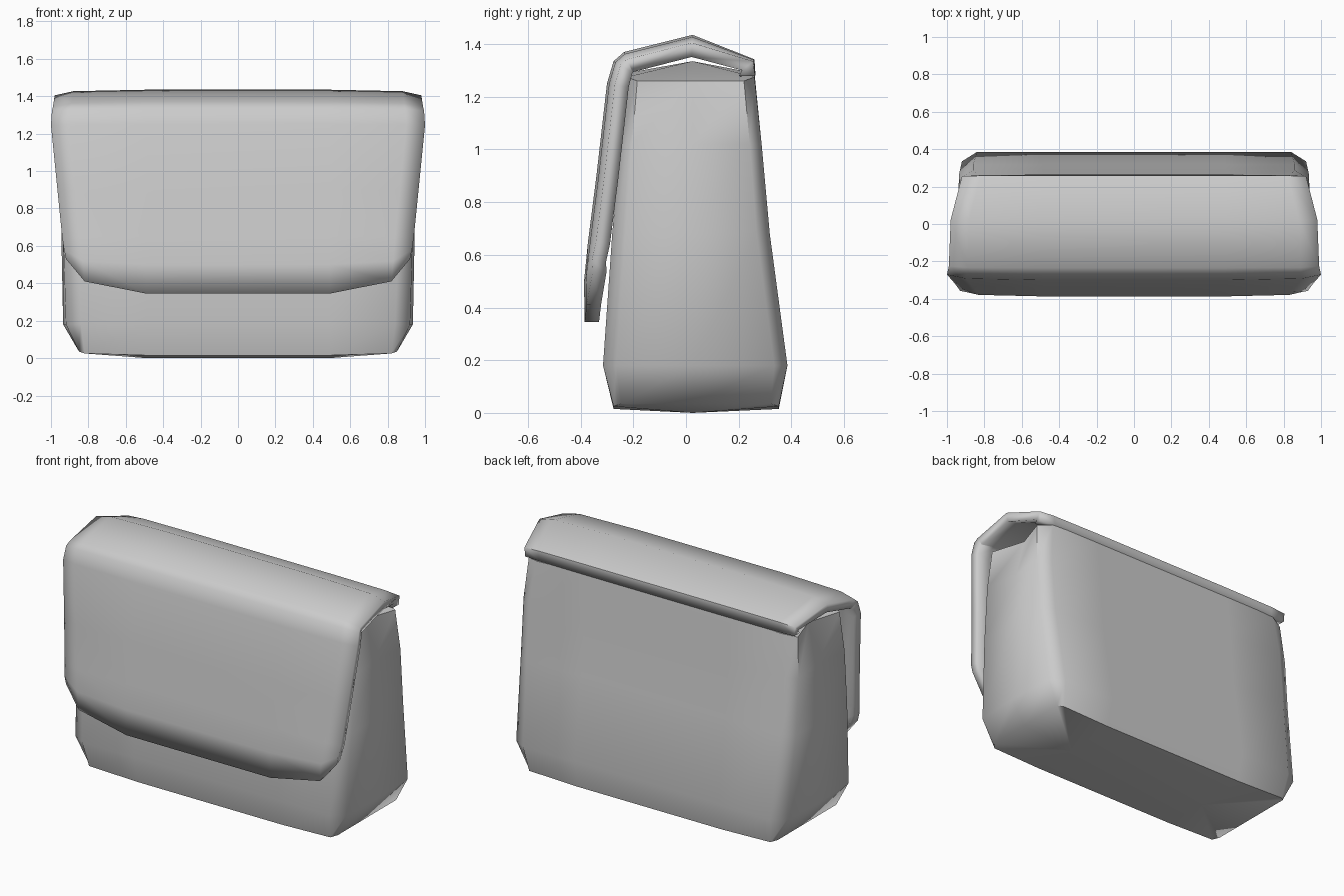
import bpy, bmesh
from mathutils import Vector

if "Cube" in bpy.data.objects:
    bpy.data.objects.remove(bpy.data.objects["Cube"])


def finish(bm, name, angle):
    mesh = bpy.data.meshes.new(name)
    bm.to_mesh(mesh)
    bm.free()
    ob = bpy.data.objects.new(name, mesh)
    bpy.context.collection.objects.link(ob)
    bpy.ops.object.select_all(action='DESELECT')
    ob.select_set(True)
    bpy.context.view_layer.objects.active = ob
    bpy.ops.object.shade_smooth_by_angle(angle=angle)
    return ob


# bag body: stacked rounded cross-sections
# z, front y, back y, flat half width, corner half width, gusset half width, corner inset, corner z shift
LEVELS = [
    (0.015, -0.275, 0.352, 0.82, 0.85, 0.85, 0.03, 0.02),
    (0.18, -0.315, 0.385, 0.84, 0.92, 0.935, 0.05, 0.0),
    (0.68, -0.28, 0.318, 0.86, 0.935, 0.945, 0.05, 0.0),
    (1.02, -0.25, 0.287, 0.86, 0.935, 0.91, 0.045, 0.0),
    (1.29, -0.225, 0.26, 0.83, 0.915, 0.85, 0.04, -0.03),
]
bm = bmesh.new()
rings = []
for z, yf, yb, flat, corner, gusset, inset, dz in LEVELS:
    mid = 0.025
    half = [(0.49, yf, z), (flat, yf, z + dz * 0.5), (corner, yf + inset, z + dz),
            (gusset, mid, z + dz), (corner, yb - inset, z + dz),
            (flat, yb, z + dz * 0.5), (0.49, yb, z)]
    pts = half + [(-x, y, h) for x, y, h in reversed(half)]
    rings.append([bm.verts.new(p) for p in pts])
n = len(rings[0])
for low, high in zip(rings, rings[1:]):
    for i in range(n):
        j = (i + 1) % n
        bm.faces.new((low[i], low[j], high[j], high[i]))

# bottom and top caps with a slight ridge along the middle
for ring, z in ((rings[0], 0.0), (rings[-1], 1.335)):
    ends = [bm.verts.new((s * 0.49, 0.025, z)) for s in (1, -1)]
    for i in range(6):
        bm.faces.new((ring[i], ring[i + 1], ends[0]))
        bm.faces.new((ring[i + 7], ring[i + 8], ends[1]))
    bm.faces.new((ring[6], ring[7], ends[1], ends[0]))
    bm.faces.new((ring[13], ring[0], ends[0], ends[1]))
bmesh.ops.recalc_face_normals(bm, faces=bm.faces)
finish(bm, "bag_body", 1.05)

# flap: profile over the top and down the front (y, z, half width)
PROFILE = [
    (0.264, 1.28, 0.915), (0.26, 1.342, 0.92), (0.025, 1.435, 0.98),
    (-0.235, 1.37, 0.99), (-0.275, 1.335, 0.995), (-0.30, 1.25, 1.0),
    (-0.34, 0.90, 0.965), (-0.372, 0.65, 0.94), (-0.387, 0.50, 0.93),
    (-0.385, 0.345, 0.92),
]
bm = bmesh.new()
rows = []
last = len(PROFILE) - 1
for k, (y, z, w) in enumerate(PROFILE):
    a, b = PROFILE[max(k - 1, 0)], PROFILE[min(k + 1, last)]
    t = Vector((0, b[0] - a[0], b[1] - a[1])).normalized()
    inward = Vector((0, -t.z, t.y))
    # lift rounds the lower corners of the flap
    lift = {last: (0, 0.065, 0.185), last - 1: (0, 0.02, 0.08)}.get(k, (0, 0, 0))
    half = []
    for x, drop, up in zip((0.49, w - 0.1, w), (0, 0.008, 0.03), lift):
        if k < 2:
            drop *= 0.3
        half.append(Vector((x, y, z + up)) + inward * drop)
    left = [Vector((-p.x, p.y, p.z)) for p in reversed(half)]
    rows.append([bm.verts.new(p) for p in left + half])
for r0, r1 in zip(rows, rows[1:]):
    for c in range(len(r0) - 1):
        bm.faces.new((r0[c], r1[c], r1[c + 1], r0[c + 1]))

flap = finish(bm, "bag_flap", 0.9)
solid = flap.modifiers.new("thickness", 'SOLIDIFY')
solid.thickness = 0.055
solid.offset = -1
bpy.ops.object.modifier_move_to_index(modifier="thickness", index=0)
